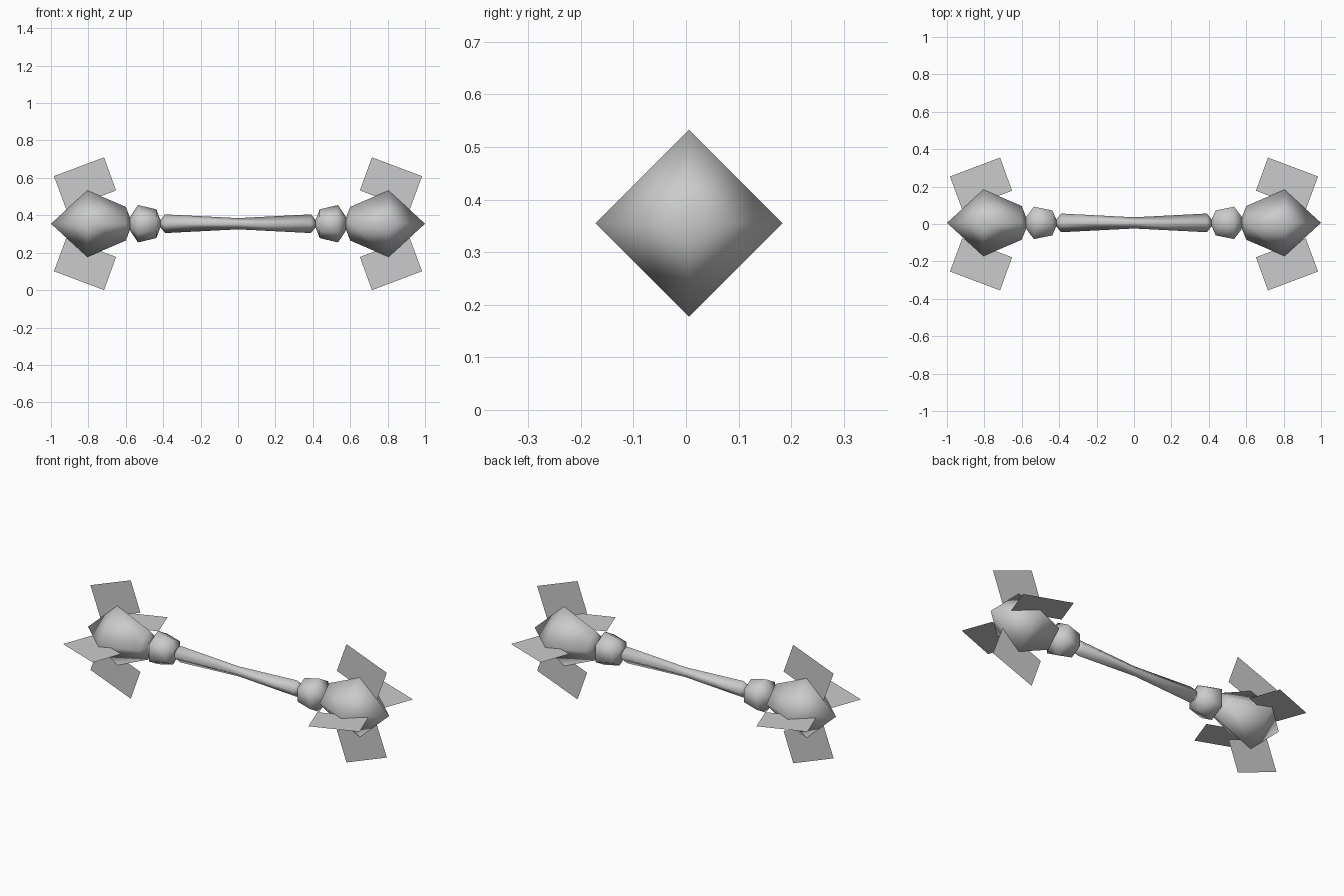
import bpy, math

if "Cube" in bpy.data.objects:
    bpy.data.objects.remove(bpy.data.objects["Cube"])

AXIS_Y, AXIS_Z = 0.006, 0.355

grey = bpy.data.materials.new("light grey")
grey.diffuse_color = (0.6, 0.6, 0.6, 1)
grey.use_nodes = True
grey.node_tree.nodes["Principled BSDF"].inputs["Base Color"].default_value = grey.diffuse_color


def add_mesh(name, verts, faces, smooth):
    mesh = bpy.data.meshes.new(name)
    mesh.from_pydata(verts, [], faces)
    mesh.materials.append(grey)
    mesh.polygons.foreach_set("use_smooth", [smooth] * len(faces))
    mesh.update()
    obj = bpy.data.objects.new(name, mesh)
    bpy.context.collection.objects.link(obj)
    return obj


def lathe(name, profile, sides):
    """Spin an (x, radius) profile, listed with rising x, about the long axis."""
    verts, faces = [], []
    for x, r in profile:
        for i in range(sides):
            a = 2 * math.pi * i / sides + math.pi / 2
            verts.append((x, AXIS_Y + r * math.cos(a), AXIS_Z + r * math.sin(a)))
    for k in range(len(profile) - 1):
        for i in range(sides):
            j = (i + 1) % sides
            a, b = k * sides, (k + 1) * sides
            faces.append((a + i, b + i, b + j, a + j))
    obj = add_mesh(name, verts, faces, True)
    # Weld the closed tips and keep the faces pointing outwards
    import bmesh
    bm = bmesh.new()
    bm.from_mesh(obj.data)
    bmesh.ops.remove_doubles(bm, verts=bm.verts, dist=0.0005)
    bmesh.ops.recalc_face_normals(bm, faces=bm.faces)
    bm.to_mesh(obj.data)
    bm.free()
    return obj


def both_ends(profile, side):
    return sorted((side * x, r) for x, r in profile)


# Handle, waisted in the middle
lathe("handle", [(-0.43, 0), (-0.39, 0.05), (0, 0.03), (0.39, 0.05), (0.43, 0)], 4)

knot = [(0.415, 0.02), (0.437, 0.077), (0.535, 0.1), (0.575, 0.04), (0.585, 0)]
head = [(0.565, 0), (0.60, 0.09), (0.805, 0.178), (1.0, 0)]
fin = [(0.652, 0.178), (0.716, 0.355), (0.984, 0.254), (0.918, 0.076)]

for side, label in ((-1, "left"), (1, "right")):
    # Knot and pointed four-sided head
    lathe(label + "_knot", both_ends(knot, side), 6)
    lathe(label + "_head", both_ends(head, side), 4)
    # Four thin tilted fins around the head
    for k in range(4):
        c, s = round(math.cos(k * math.pi / 2)), round(math.sin(k * math.pi / 2))
        verts = [(side * x, r * s + (AXIS_Y if s == 0 else 0), AXIS_Z + r * c)
                 for x, r in fin]
        add_mesh(f"{label}_fin_{k + 1}", verts, [(0, 1, 2, 3)], False)
